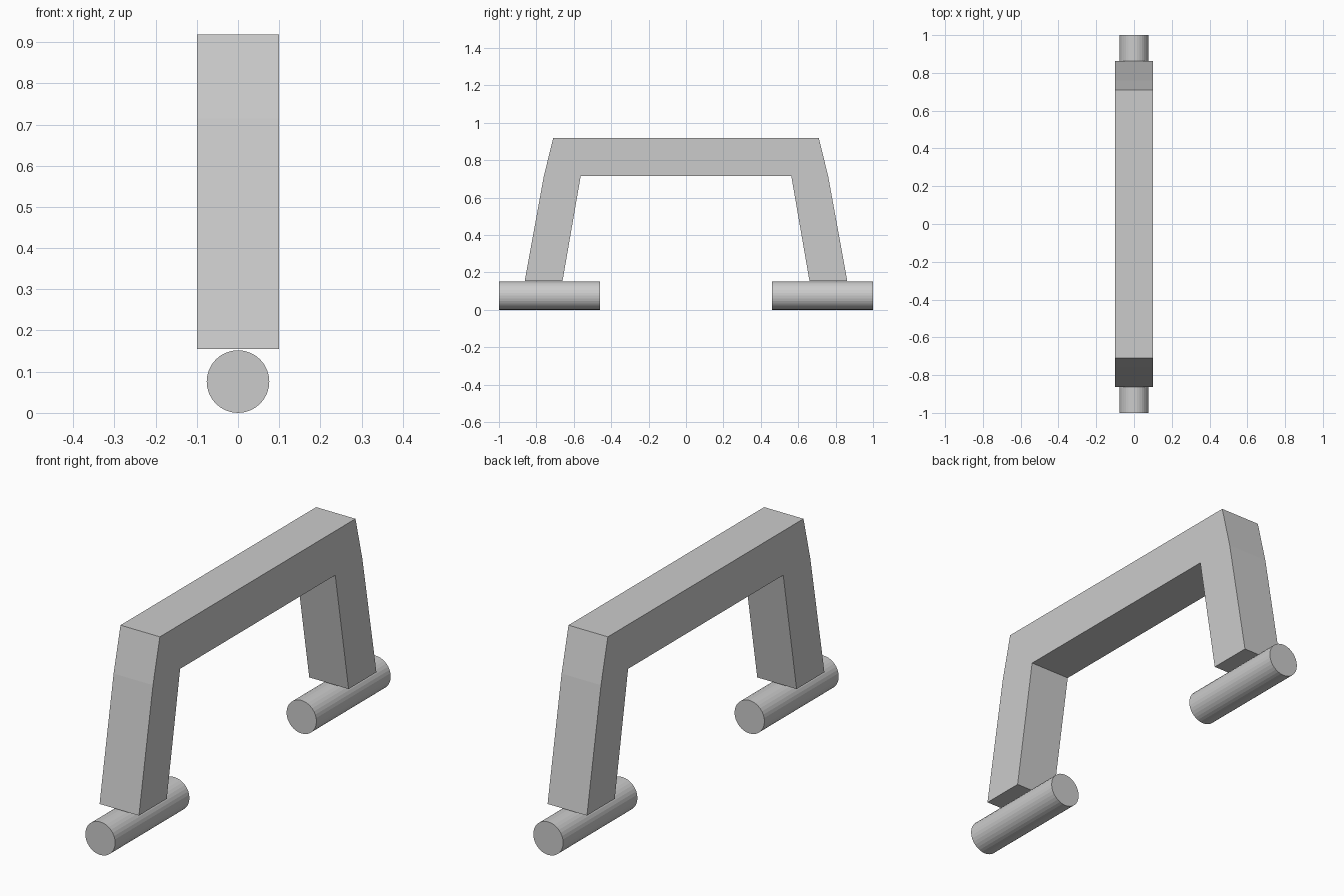
import bpy, bmesh, math

if "Cube" in bpy.data.objects:
    bpy.data.objects.remove(bpy.data.objects["Cube"])

# Arched handle: half outline in (y, z), mirrored and extruded along x
half = [(0.563, 0.715), (0.66, 0.155), (0.862, 0.155), (0.76, 0.715), (0.71, 0.918)]
outline = half + [(-y, z) for y, z in reversed(half)]
bm = bmesh.new()
face = bm.faces.new([bm.verts.new((-0.1, y, z)) for y, z in outline])
ext = bmesh.ops.extrude_face_region(bm, geom=[face])
verts = [g for g in ext["geom"] if isinstance(g, bmesh.types.BMVert)]
bmesh.ops.translate(bm, verts=verts, vec=(0.2, 0, 0))
bmesh.ops.recalc_face_normals(bm, faces=bm.faces)
mesh = bpy.data.meshes.new("arched_handle")
bm.to_mesh(mesh)
bm.free()
bpy.context.collection.objects.link(bpy.data.objects.new("arched_handle", mesh))

# Round feet lying along y under each leg
for name, side in (("front_foot", -1), ("back_foot", 1)):
    bpy.ops.mesh.primitive_cylinder_add(
        vertices=32, radius=0.076, depth=0.539,
        location=(0, side * 0.7305, 0.076), rotation=(math.pi / 2, 0, 0))
    bpy.context.object.name = name
